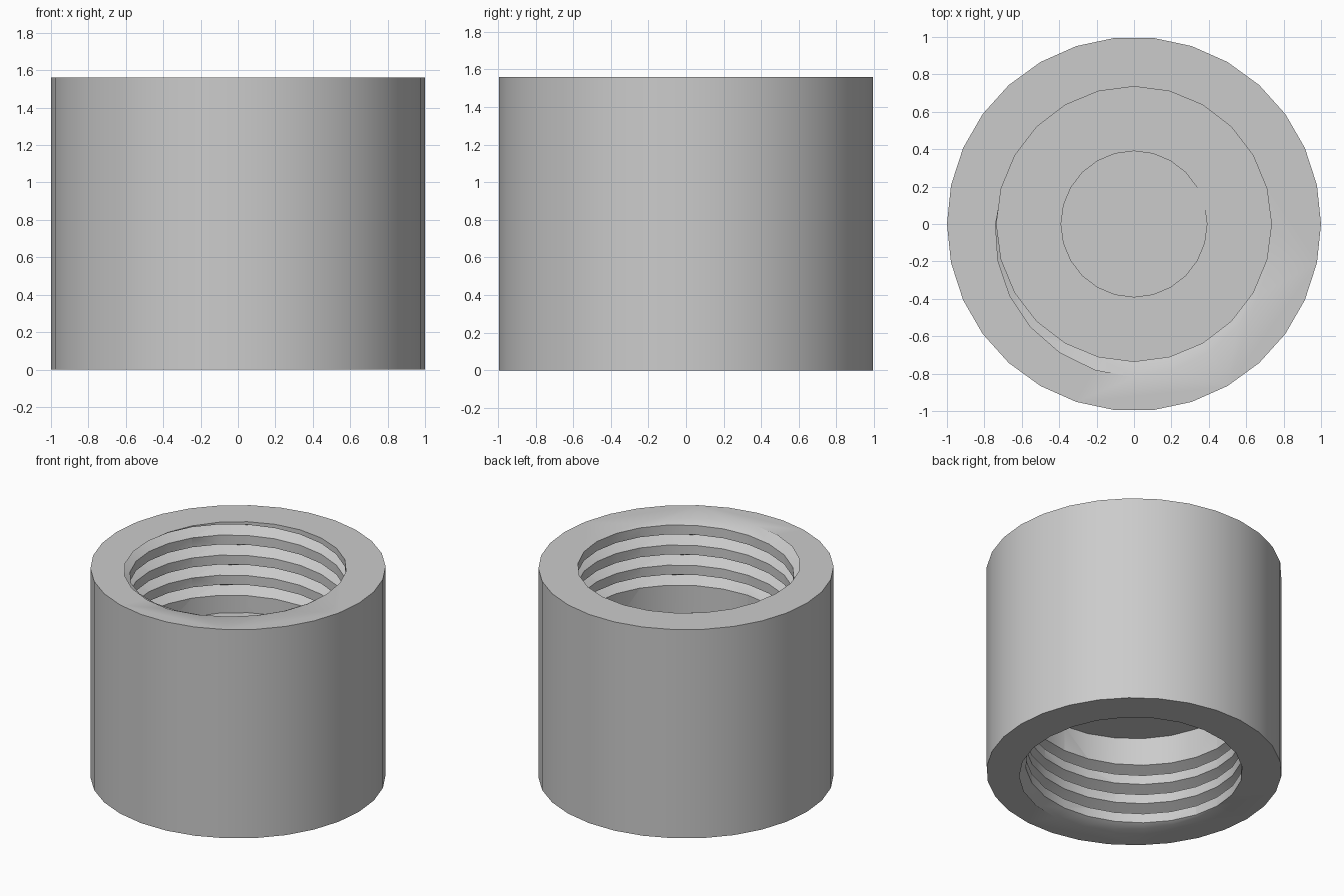
import bpy, bmesh
from math import sin, cos, pi, radians
from mathutils import Matrix, Vector

H = 1.56          # overall height
BORE = 0.735      # thread crest radius
ROOT = 0.82       # thread root radius
FLOOR = 0.88      # height of the upper pocket's floor
PITCH = 0.15
SIDES = 24        # bore facets per turn

if "Cube" in bpy.data.objects:
    bpy.data.objects.remove(bpy.data.objects["Cube"], do_unlink=True)

grey = bpy.data.materials.new("plain grey")
grey.use_nodes = True
colour = (0.6, 0.6, 0.6, 1)
grey.diffuse_color = colour
grey.node_tree.nodes["Principled BSDF"].inputs["Base Color"].default_value = colour


def finish(name, bm):
    bmesh.ops.recalc_face_normals(bm, faces=bm.faces)
    mesh = bpy.data.meshes.new(name)
    bm.to_mesh(mesh)
    bm.free()
    mesh.materials.append(grey)
    obj = bpy.data.objects.new(name, mesh)
    bpy.context.collection.objects.link(obj)
    return obj


def drum(name, radius, z0, z1, sides):
    """Closed prism with a corner on the +x axis."""
    bm = bmesh.new()
    ring = [bm.verts.new((radius * cos(2 * pi * i / sides),
                          radius * sin(2 * pi * i / sides), z0)) for i in range(sides)]
    base = bm.faces.new(ring)
    out = bmesh.ops.extrude_face_region(bm, geom=[base])
    tops = [g for g in out["geom"] if isinstance(g, bmesh.types.BMVert)]
    bmesh.ops.translate(bm, verts=tops, vec=(0, 0, z1 - z0))
    return finish(name, bm)


def thread_ridge(name):
    """Right-handed triangular ridge, wound up past the top rim."""
    bm = bmesh.new()
    inner = 0.70
    half = (ROOT - inner) * 0.04 / (ROOT - BORE)
    section = [(inner, -half), (ROOT, 0), (inner, half)]
    start = radians(15)
    z_start = H + PITCH * (start + pi / 2) / (2 * pi) - 4 * PITCH
    rings = []
    for i in range(106):
        a = start + 2 * pi * i / SIDES
        z = z_start + PITCH * i / SIDES
        rings.append([bm.verts.new((r * cos(a), r * sin(a), z + dz)) for r, dz in section])
    for lo, hi in zip(rings, rings[1:]):
        for j in range(3):
            k = (j + 1) % 3
            bm.faces.new((lo[j], lo[k], hi[k], hi[j]))
    bm.faces.new(rings[0])
    bm.faces.new(rings[-1][::-1])
    return finish(name, bm)


def floor_slot(name):
    """Shallow channel from the centre recess out to the bore wall."""
    bm = bmesh.new()
    bmesh.ops.create_cube(bm, size=1)
    bmesh.ops.scale(bm, vec=(0.5, 0.126, 0.02), verts=bm.verts)
    bmesh.ops.translate(bm, vec=(0.47, -0.063, FLOOR + 0.005), verts=bm.verts)
    bmesh.ops.rotate(bm, matrix=Matrix.Rotation(radians(30), 3, 'Z'), verts=bm.verts)
    return finish(name, bm)


def cut(body, cutter):
    mod = body.modifiers.new("cut", 'BOOLEAN')
    mod.operation = 'DIFFERENCE'
    mod.solver = 'EXACT'
    mod.object = cutter
    bpy.context.view_layer.objects.active = body
    bpy.ops.object.modifier_apply(modifier=mod.name)
    bpy.data.objects.remove(cutter, do_unlink=True)


# Outer sleeve
body = drum("threaded_sleeve", 1.0, 0, H, 30)

# Matching threaded pockets; the lower one is turned over about the y axis
turn_over = Matrix.Translation(Vector((0, 0, H))) @ Matrix.Rotation(pi, 4, 'Y')
for flip in (False, True):
    cutters = [drum("bore_cutter", BORE, FLOOR, H + 0.1, SIDES),
               thread_ridge("thread_cutter"),
               drum("recess_cutter", 0.39, FLOOR - 0.01, FLOOR + 0.02, SIDES),
               floor_slot("slot_cutter")]
    for cutter in cutters:
        cutter.hide_render = True
        if flip:
            cutter.data.transform(turn_over)
        cut(body, cutter)

# Smooth round walls, crisp rims and thread edges
bpy.ops.object.select_all(action='DESELECT')
body.select_set(True)
bpy.context.view_layer.objects.active = body
bpy.ops.object.shade_smooth_by_angle(angle=radians(30))
